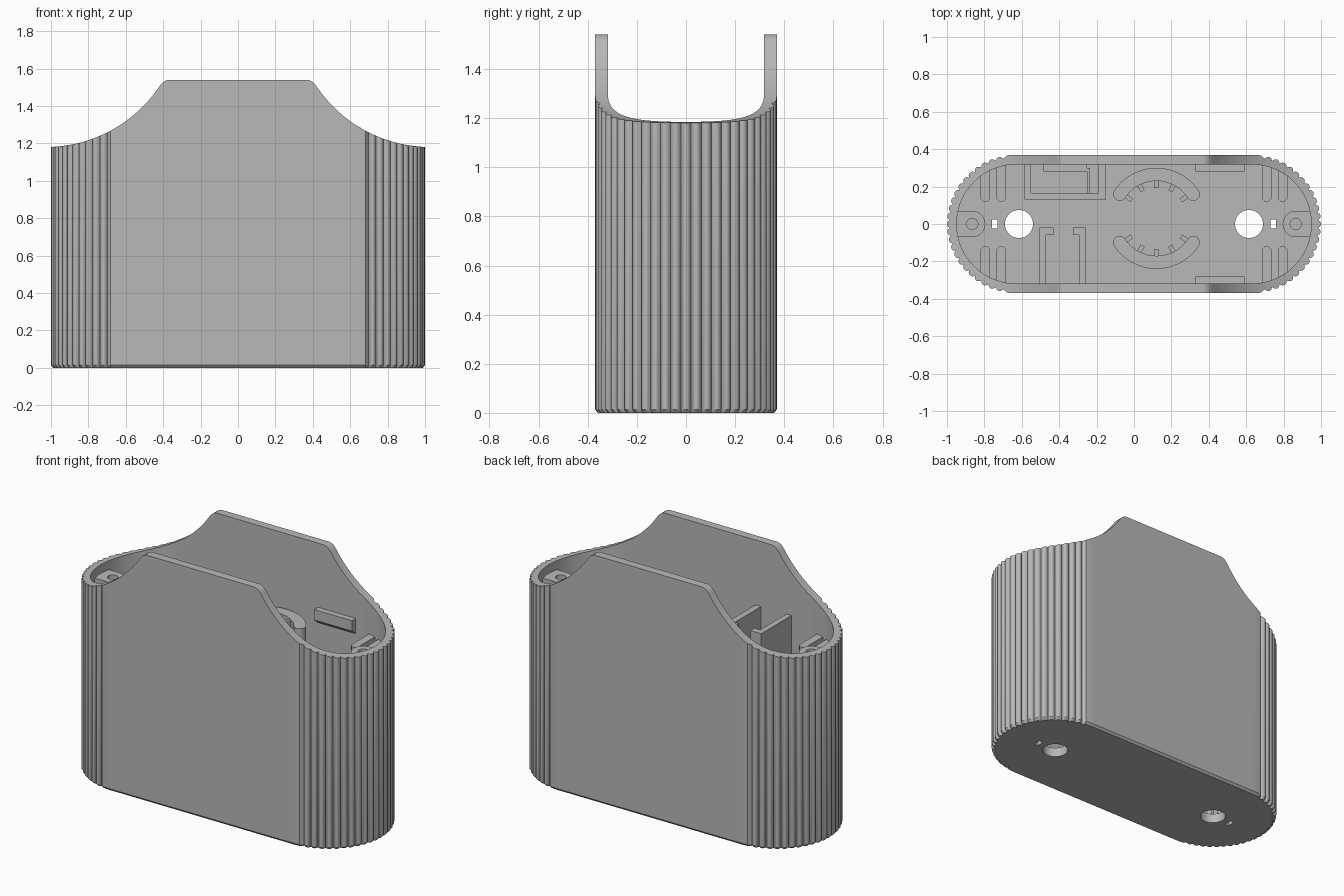
import bpy, bmesh, math
from math import sin, cos, pi, radians

if "Cube" in bpy.data.objects:
    bpy.data.objects.remove(bpy.data.objects["Cube"])

grey = bpy.data.materials.new("grey_plastic")
grey.diffuse_color = (0.48, 0.48, 0.48, 1)
grey.use_nodes = True
grey.node_tree.nodes["Principled BSDF"].inputs["Base Color"].default_value = grey.diffuse_color

CX, R, R_IN, FLOOR = 0.63, 0.37, 0.318, 0.06   # end centre, radii, floor height
BASE = FLOOR - 0.02                            # inner parts sink into the floor


def loft(name, rings):
    """Solid skinned through matching rings, capped at both ends."""
    bm = bmesh.new()
    loops = [[bm.verts.new(p) for p in ring] for ring in rings]
    n = len(loops[0])
    for a, b in zip(loops, loops[1:]):
        for i in range(n):
            j = (i + 1) % n
            bm.faces.new((a[i], a[j], b[j], b[i]))
    bm.faces.new(loops[0])
    bm.faces.new(loops[-1])
    bmesh.ops.recalc_face_normals(bm, faces=bm.faces[:])
    mesh = bpy.data.meshes.new(name)
    bm.to_mesh(mesh)
    bm.free()
    mesh.materials.append(grey)
    ob = bpy.data.objects.new(name, mesh)
    bpy.context.collection.objects.link(ob)
    return ob


def prism(name, pts, z0, z1):
    return loft(name, [[(x, y, z) for x, y in pts] for z in (z0, z1)])


def wall(name, x0, x1, y0, y1, top):
    return prism(name, [(x0, y0), (x1, y0), (x1, y1), (x0, y1)], BASE, top)


def circle(x, y, r, n=48):
    return [(x + r * cos(2 * pi * i / n), y + r * sin(2 * pi * i / n)) for i in range(n)]


def smooth(ob):
    bpy.ops.object.select_all(action='DESELECT')
    ob.select_set(True)
    bpy.context.view_layer.objects.active = ob
    bpy.ops.object.shade_smooth_by_angle(angle=radians(28))


# ---- shell: ribbed rounded ends, flat sides, swooping rim ----
RIBS, STEP, RIB_SPAN = 23, 6, radians(79)


def rim(x):
    x = abs(x)
    if x < 0.37:
        return 1.54
    if x < 0.42:
        return 1.54 - 0.035 * ((x - 0.37) / 0.05) ** 2
    return 1.915 - math.sqrt(0.5402 - (1.03 - x) ** 2)


end = [(radians(a), 0) for a in (-90, -86, -82)]
for i in range(RIBS * STEP + 1):
    t = i / STEP
    end.append((-RIB_SPAN + 2 * RIB_SPAN * t / RIBS,
                0.016 * (1 - abs(sin(pi * t)) ** 0.7)))
end += [(radians(a), 0) for a in (82, 86, 90)]
side = [0.63 - 0.0175 * i for i in range(1, 13)] + [0.41, 0.40, 0.385, 0.37]
side = side + [-x for x in reversed(side)]


def outline(r, ribbed):
    half = [(CX + (r - d * ribbed) * cos(a), (r - d * ribbed) * sin(a)) for a, d in end]
    half += [(x, r) for x in side]
    return half + [(-x, -y) for x, y in half]


outer, inner, foot = outline(R, 1), outline(R_IN, 0), outline(R - 0.012, 1)
shell = loft("shell", [
    [(x, y, 0) for x, y in foot],
    [(x, y, 0.014) for x, y in outer],
    [(x, y, rim(x)) for x, y in outer],
    [(x, y, rim(x)) for x, y in inner],
    [(x, y, FLOOR) for x, y in inner]])

# round and rectangular holes through the floor
for s in (-1, 1):
    for pts in (circle(s * 0.615, 0, 0.075),
                [(s * 0.745 + u, v) for u, v in
                 ((-.014, -.025), (.014, -.025), (.014, .025), (-.014, .025))]):
        cutter = prism("hole_cutter", pts, -0.1, 0.2)
        cutter.hide_render = True
        mod = shell.modifiers.new("hole", 'BOOLEAN')
        mod.operation, mod.solver, mod.object = 'DIFFERENCE', 'EXACT', cutter
        bpy.context.view_layer.objects.active = shell
        bpy.ops.object.modifier_apply(modifier=mod.name)
        bpy.data.objects.remove(cutter)
smooth(shell)

# ---- screw bosses and stiffening ribs at both ends ----
for s in (-1, 1):
    pad, hole = [], []
    for i in range(48):
        a = 2 * pi * i / 48
        c, d = cos(a), sin(a)
        t = 0.07 if c <= 0 else min(0.09 / max(c, 1e-6), 0.07 / max(abs(d), 1e-6))
        pad.append((s * (0.865 + t * c), t * d))
        hole.append((s * (0.865 + 0.03 * c), 0.03 * d))
    smooth(loft("screw_boss", [
        [(x, y, BASE) for x, y in pad], [(x, y, 1.13) for x, y in pad],
        [(x, y, 1.13) for x, y in hole], [(x, y, 0.80) for x, y in hole]]))
    for m in (-1, 1):
        prism("end_rib", [(s * x, m * y) for x, y in
              ((.685, .325), (.685, .135), (.70, .12), (.72, .12), (.735, .135), (.735, .315))],
              BASE, 1.07)
        prism("end_rib", [(s * x, m * y) for x, y in
              ((.77, .30), (.77, .135), (.785, .12), (.805, .12), (.82, .135), (.82, .27))],
              BASE, 1.07)

# ---- pair of toothed crescent supports ----
RX, RY = 0.12, 0.03
for m in (-1, 1):
    a0, a1, rc, w = radians(33), radians(147), 0.235, 0.035
    pts = [((rc + w) * cos(a0 + (a1 - a0) * i / 32),
            (rc + w) * sin(a0 + (a1 - a0) * i / 32)) for i in range(33)]
    pts += [(rc * cos(a1) + w * cos(a1 + pi * i / 8),
             rc * sin(a1) + w * sin(a1 + pi * i / 8)) for i in range(1, 8)]
    pts += [((rc - w) * cos(a1 + (a0 - a1) * i / 32),
             (rc - w) * sin(a1 + (a0 - a1) * i / 32)) for i in range(33)]
    pts += [(rc * cos(a0) + w * cos(a0 + pi + pi * i / 8),
             rc * sin(a0) + w * sin(a0 + pi + pi * i / 8)) for i in range(1, 8)]
    smooth(prism("crescent_support", [(RX + x, RY + m * y) for x, y in pts], BASE, 1.08))
    for deg in (36, 63, 90, 117, 144):
        a = radians(deg)
        prism("crescent_tooth",
              [(RX + r * cos(a) - v * sin(a), RY + m * (r * sin(a) + v * cos(a)))
               for r, v in ((.163, -.012), (.215, -.012), (.215, .012), (.163, .012))],
              BASE, 1.07)

# ---- front bracket: two walls with lips ----
wall("front_bracket_wall", -.505, -.47, -.335, -.02, 1.135)
wall("front_bracket_wall", -.295, -.257, -.335, -.02, 1.135)
wall("front_bracket_lip", -.475, -.43, -.06, -.02, 1.135)
wall("front_bracket_lip", -.325, -.29, -.06, -.02, 1.135)

# ---- back bracket: three-sided pocket ----
wall("back_bracket_wall", -.585, -.55, .13, .335, 1.10)
wall("back_bracket_wall", -.19, -.15, .13, .335, 1.10)
wall("back_bracket_front", -.56, -.18, .13, .165, 1.10)
wall("back_bracket_pad", -.485, -.25, .28, .335, 1.08)
wall("back_bracket_post", -.25, -.235, .16, .30, 1.08)

# ---- snap tabs on both long walls, sloped underneath ----
for m in (-1, 1):
    profile = ((.335, 1.03), (.28, 1.075), (.28, 1.14), (.335, 1.14))
    loft("snap_tab", [[(x, m * y, z) for y, z in profile] for x in (.33, .59)])
